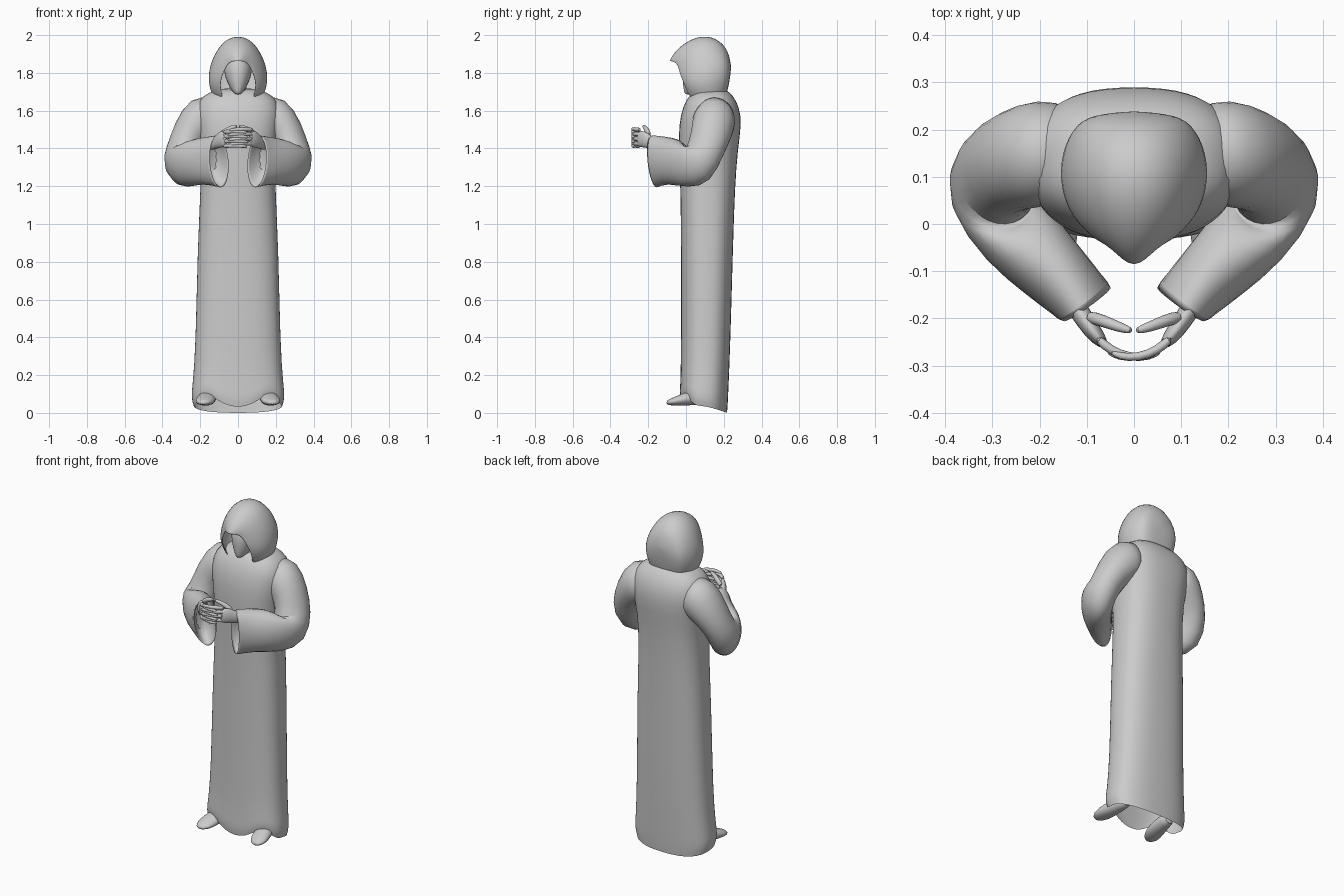
import bpy, math
from mathutils import Vector

if "Cube" in bpy.data.objects:
    bpy.data.objects.remove(bpy.data.objects["Cube"])

TAU = 2 * math.pi


def finish(name, verts, faces, mirror=False, subsurf=1, thick=0):
    me = bpy.data.meshes.new(name)
    me.from_pydata([tuple(v) for v in verts], [], faces)
    me.update()
    ob = bpy.data.objects.new(name, me)
    bpy.context.collection.objects.link(ob)
    bpy.ops.object.select_all(action='DESELECT')
    ob.select_set(True)
    bpy.context.view_layer.objects.active = ob
    bpy.ops.object.mode_set(mode='EDIT')
    bpy.ops.mesh.select_all(action='SELECT')
    bpy.ops.mesh.normals_make_consistent(inside=False)
    bpy.ops.object.mode_set(mode='OBJECT')
    bpy.ops.object.shade_smooth_by_angle(angle=math.radians(75))
    if mirror:
        ob.modifiers.new("mirror", 'MIRROR').merge_threshold = 0.002
    if thick:
        m = ob.modifiers.new("thickness", 'SOLIDIFY')
        m.thickness, m.offset = thick, -1
    if subsurf:
        m = ob.modifiers.new("smooth", 'SUBSURF')
        m.levels = m.render_levels = subsurf
    return ob


def loft(name, rings, cap_start=True, cap_end=True, **kw):
    n = len(rings[0])
    verts = [v for r in rings for v in r]
    faces = [(i * n + j, i * n + (j + 1) % n, (i + 1) * n + (j + 1) % n, (i + 1) * n + j)
             for i in range(len(rings) - 1) for j in range(n)]
    if cap_start:
        faces.append(tuple(range(n))[::-1])
    if cap_end:
        faces.append(tuple(range(len(verts) - n, len(verts))))
    return finish(name, verts, faces, **kw)


def ellipse(c, u, v, n=14):
    c, u, v = Vector(c), Vector(u), Vector(v)
    return [c + u * math.cos(TAU * k / n) + v * math.sin(TAU * k / n) for k in range(n)]


def level_ring(z, hw, yf, yb, n=28, power=2.5, hem=None):
    """Rounded-box ring at a height, given half width, front y and back y."""
    out = []
    for k in range(n):
        a = TAU * k / n
        c, s = math.cos(a), math.sin(a)
        px = math.copysign(abs(c) ** (2 / power), c)
        py = math.copysign(abs(s) ** (2 / power), s)
        dz = hem(a) * max(0, 1 - z / 0.35) if hem else 0
        out.append(Vector((hw * px, (yf + yb) / 2 + (yb - yf) / 2 * py, z + dz)))
    return out


def tube(name, pts, radii, n=8, **kw):
    """Tapered tube; each radius is (sideways, vertical)."""
    pts = [Vector(p) for p in pts]
    rings = []
    for i, p in enumerate(pts):
        d = (pts[min(i + 1, len(pts) - 1)] - pts[max(i - 1, 0)]).normalized()
        side = d.cross(Vector((0, 0, 1))).normalized()
        up = side.cross(d)
        rings.append(ellipse(p, side * radii[i][0], up * radii[i][1], n))
    return loft(name, rings, **kw)


# Robe body: wavy hem lifted over the feet, low at the back
def hem(a):
    s = math.sin(a)
    return 0.036 * (1 - s) - 0.045 * math.cos(4 * a) * max(0, -s)


body = [(0, .235, -.03, .218), (.05, .25, -.037, .222), (.12, .242, -.03, .225),
        (.35, .225, -.027, .235), (.9, .215, -.027, .25), (1.2, .197, -.03, .26),
        (1.4, .2, -.04, .275), (1.53, .225, -.038, .296), (1.62, .225, -.018, .283),
        (1.68, .19, .015, .25), (1.71, .12, .05, .215), (1.72, .05, .1, .17)]
loft("robe", [level_ring(*r, hem=hem) for r in body], cap_start=False)

# Bell sleeves: shoulder, elbow, cuff, then turned back inside the opening
sleeve = [((.12, .15, 1.56), (0, 0, .12), (0, .11, 0)),
          ((.21, .15, 1.555), (.045, 0, .125), (0, .118, 0)),
          ((.26, .135, 1.47), (.078, 0, .07), (0, .112, 0)),
          ((.295, .10, 1.38), (.088, 0, .02), (.02, .108, 0)),
          ((.312, .06, 1.32), (.085, -.03, .03), (.045, .07, -.105)),
          ((.25, -.02, 1.32), (.065, -.065, .02), (.03, .02, -.135)),
          ((.17, -.10, 1.34), (.055, -.055, 0), (.01, .0, -.125)),
          ((.095, -.175, 1.33), (.055, -.037, 0), (-.01, .015, -.147)),
          ((.098, -.172, 1.33), (.047, -.03, 0), (-.01, .015, -.137)),
          ((.16, -.10, 1.34), (.04, -.04, 0), (.01, 0, -.10))]
loft("sleeves", [ellipse(*r) for r in sleeve], mirror=True)

# Hood: arcs from the front rim to the back seam, each top to bottom (half)
arcs = [[(0, -.11, 1.862), (.05, -.05, 1.86), (.08, -.04, 1.80), (.1, -.01, 1.73), (.075, .02, 1.66)],
        [(0, -.065, 1.93), (.075, -.025, 1.915), (.12, 0, 1.82), (.142, .02, 1.74), (.11, .04, 1.67)],
        [(0, .03, 2.0), (.085, .05, 1.968), (.147, .07, 1.86), (.164, .08, 1.75), (.135, .09, 1.675)],
        [(0, .14, 2.01), (.085, .14, 1.975), (.147, .15, 1.86), (.162, .15, 1.76), (.13, .15, 1.67)],
        [(0, .22, 1.945), (.075, .22, 1.915), (.122, .22, 1.84), (.127, .213, 1.76), (.10, .2, 1.68)],
        [(0, .238, 1.85), (.04, .238, 1.835), (.075, .235, 1.80), (.08, .228, 1.75), (.06, .21, 1.68)],
        [(0, .238, 1.835), (0, .238, 1.82), (0, .236, 1.79), (0, .23, 1.75), (0, .215, 1.68)]]
hv = [p for a in arcs for p in a]
hf = [(i * 5 + j, i * 5 + j + 1, i * 5 + j + 6, i * 5 + j + 5) for i in range(6) for j in range(4)]
finish("hood", hv, hf, mirror=True, subsurf=2, thick=0.008)

# Shadowed face with a pointed chin, and the neck below it
face = [(1.685, .012, -.005, .03), (1.70, .03, -.012, .08), (1.75, .06, -.02, .15),
        (1.80, .076, -.022, .17), (1.85, .075, -.012, .18), (1.90, .055, .02, .15), (1.915, .02, .05, .11)]
loft("face", [level_ring(*r, n=14, power=2) for r in face])
loft("neck", [level_ring(z, .055, .03, .15, n=12, power=2) for z in (1.64, 1.76)])

# Clasped hands: palm, interlaced fingers and thumb on each side
for s, side in ((1, "left"), (-1, "right")):
    tube(side + "_palm",
         [(s * .16, -.12, 1.41), (s * .115, -.185, 1.43), (s * .09, -.225, 1.45), (s * .06, -.26, 1.455)],
         [(.025, .03), (.022, .032), (.021, .048), (.013, .046)], n=10)
    for i in range(4):
        z = 1.418 + i * .025 + s * .006
        reach = .05 + .008 * math.sin(i * 1.05)
        tube(f"{side}_finger_{i + 1}",
             [(s * .08, -.24, z), (s * .05, -.268, z + .003), (s * .01, -.283, z + .003),
              (-s * reach * .6, -.281, z), (-s * reach, -.27, z - .004)],
             [(.011, .012), (.011, .012), (.010, .011), (.009, .010), (.005, .006)])
    tube(side + "_thumb",
         [(s * .10, -.195, 1.465), (s * .065, -.205, 1.495), (s * .03, -.219, 1.513), (s * .002, -.227, 1.52)],
         [(.016, .018), (.014, .015), (.012, .012), (.007, .008)])

# Shoes: pointed, splayed outwards, running back under the robe
shoe = [(.15, .13, .03, .075, .03), (.155, .08, .042, .085, .042), (.163, .02, .05, .078, .04),
        (.173, -.04, .056, .066, .029), (.18, -.08, .044, .058, .019), (.183, -.105, .018, .054, .01)]
loft("shoes", [ellipse((x, y, z), (w, 0, 0), (0, 0, h), 12) for x, y, w, z, h in shoe], mirror=True)
